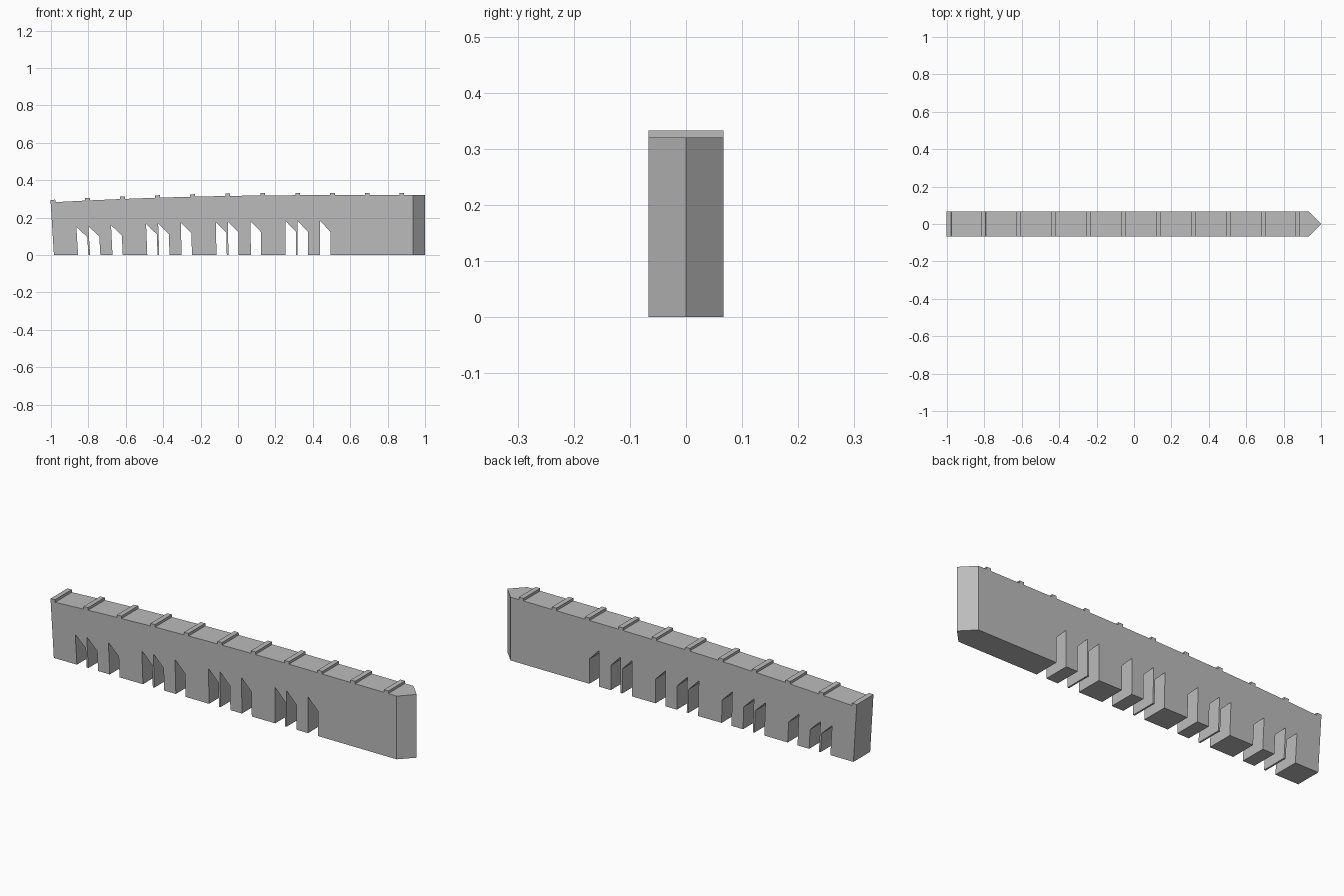
import bpy, bmesh

cube = bpy.data.objects.get("Cube")
if cube:
    bpy.data.objects.remove(cube)

HALF = 0.067      # half thickness
TOP = 0.32        # height of the straight part
SHOULDER = 0.935  # where the pointed end begins

grey = bpy.data.materials.new("plain grey")
grey.use_nodes = True
grey.diffuse_color = (0.5, 0.5, 0.5, 1)
grey.node_tree.nodes["Principled BSDF"].inputs["Base Color"].default_value = (0.5, 0.5, 0.5, 1)


def bend(x, z):
    """Gentle droop and lean towards the left-hand end of the bar."""
    d = max(0, 0.4 - x)
    drop = 0.02 * d * d if z > 0 else 0
    return x - 0.04 * d * z, z - drop


def extrude_profile(name, points, pointed=False):
    """Extrude a side outline through the thickness; optionally point its +x end."""
    bm = bmesh.new()
    face = bm.faces.new([bm.verts.new((x, -HALF, z)) for x, z in (bend(*p) for p in points)])
    out = bmesh.ops.extrude_face_region(bm, geom=[face])
    moved = [v for v in out["geom"] if isinstance(v, bmesh.types.BMVert)]
    bmesh.ops.translate(bm, verts=moved, vec=(0, 2 * HALF, 0))
    if pointed:
        end = max(bm.faces, key=lambda f: f.calc_center_median().x)
        tip = bmesh.ops.extrude_discrete_faces(bm, faces=[end])["faces"][0]
        for v in tip.verts:
            v.co.x, v.co.y = 1.0, 0.0
        bmesh.ops.remove_doubles(bm, verts=bm.verts, dist=0.0001)
    bmesh.ops.recalc_face_normals(bm, faces=bm.faces)
    mesh = bpy.data.meshes.new(name)
    bm.to_mesh(mesh)
    bm.free()
    mesh.materials.append(grey)
    obj = bpy.data.objects.new(name, mesh)
    bpy.context.collection.objects.link(obj)
    return obj


# Bar outline: four groups of three slant-topped slots along the bottom
outline = [(-0.984, 0)]
for group in range(4):
    for offset in (0, 0.064, 0.184):
        left = -0.855 + 0.37 * group + offset
        right = left + 0.055
        outline += [(left, 0), (left, 0.183), (right, 0.125), (right, 0)]
outline += [(SHOULDER, 0), (SHOULDER, TOP)]

# Top edge follows the bend in short straight runs
first_rib, pitch, rib_width = -0.987, 0.185, 0.025
outline += [(first_rib + pitch * i, TOP) for i in range(9, 0, -1)]
outline.append((-0.984, TOP))
extrude_profile("bar_body", outline, pointed=True)

# Raised ribs across the top
for i in range(11):
    x = max(-0.984, first_rib + pitch * i)
    extrude_profile(f"top_rib_{i + 1}", [
        (x, TOP - 0.004), (x + rib_width, TOP - 0.004),
        (x + rib_width, TOP + 0.013), (x, TOP + 0.013)])
